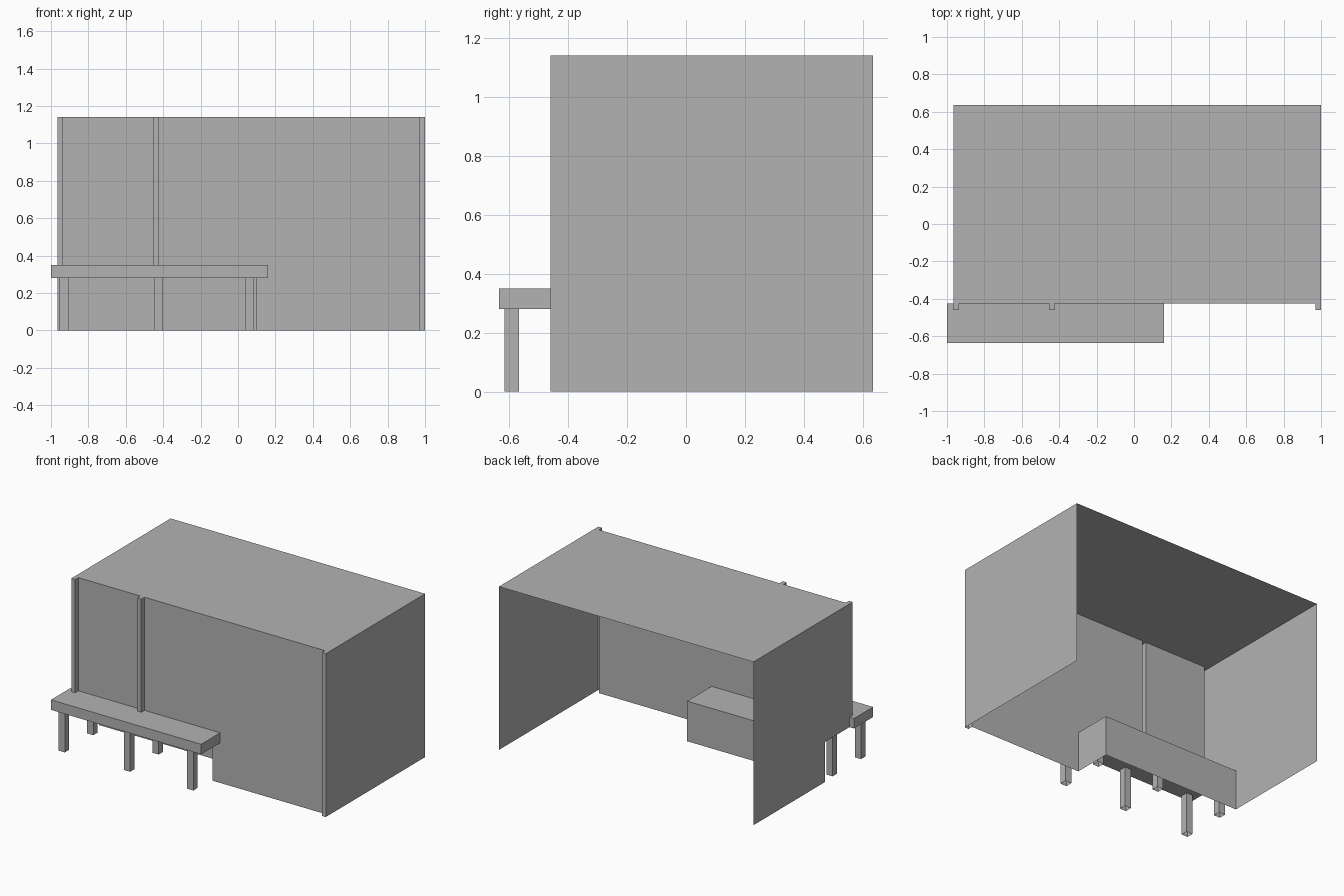
import bpy
import bmesh

cube = bpy.data.objects.get("Cube")
if cube:
    bpy.data.objects.remove(cube, do_unlink=True)

grey = bpy.data.materials.new("plain_grey")
grey.use_nodes = True
grey.diffuse_color = (0.45, 0.45, 0.45, 1)
grey.node_tree.nodes["Principled BSDF"].inputs["Base Color"].default_value = (0.45, 0.45, 0.45, 1)

# Main dimensions
RIGHT, LEFT = -0.965, 1.0
FRONT, BACK = -0.425, 0.635
POST_FRONT, POST_WIDTH = -0.46, 0.03
TOP = 1.14
DECK_BOTTOM, DECK_TOP = 0.28, 0.35
ALCOVE_LEFT, ALCOVE_BACK = 0.1, -0.155


def finish(name, bm):
    bmesh.ops.remove_doubles(bm, verts=bm.verts, dist=0.0001)
    bmesh.ops.recalc_face_normals(bm, faces=bm.faces)
    mesh = bpy.data.meshes.new(name)
    bm.to_mesh(mesh)
    bm.free()
    mesh.materials.append(grey)
    obj = bpy.data.objects.new(name, mesh)
    bpy.context.scene.collection.objects.link(obj)
    return obj


def face(bm, points):
    return bm.faces.new([bm.verts.new(p) for p in points])


def box(name, low, high, open_bottom=False):
    bm = bmesh.new()
    bmesh.ops.create_cube(bm, size=1)
    for v in bm.verts:
        v.co = [h if c > 0 else l for c, l, h in zip(v.co, low, high)]
    if open_bottom:
        bottom = [f for f in bm.faces if all(v.co.z == low[2] for v in f.verts)]
        bmesh.ops.delete(bm, geom=bottom, context='FACES')
    return finish(name, bm)


# Room shell: a plan outline with projecting posts, open at the back and below
outline = [(RIGHT, BACK), (RIGHT, ALCOVE_BACK)]
for x in (RIGHT, -0.455, LEFT - POST_WIDTH):
    if x > ALCOVE_LEFT:
        outline.append((ALCOVE_LEFT, FRONT))
    if x > RIGHT:
        outline.append((x, FRONT))
    outline += [(x, POST_FRONT), (x + POST_WIDTH, POST_FRONT)]
    if x + POST_WIDTH < LEFT:
        outline.append((x + POST_WIDTH, FRONT))
outline.append((LEFT, BACK))

bm = bmesh.new()
face(bm, [(x, y, TOP) for x, y in outline])
for a, b in zip(outline, outline[1:]):
    over_alcove = max(a[0], b[0]) <= ALCOVE_LEFT and max(a[1], b[1]) <= ALCOVE_BACK
    z = DECK_BOTTOM if over_alcove else 0
    face(bm, [(*a, z), (*b, z), (*b, TOP), (*a, TOP)])
finish("room_shell", bm)

# Alcove stepping into the room under the deck, open to the front and right
bm = bmesh.new()
plan = [(RIGHT, ALCOVE_BACK), (ALCOVE_LEFT, ALCOVE_BACK), (ALCOVE_LEFT, FRONT)]
for a, b in zip(plan, plan[1:]):
    face(bm, [(*a, 0), (*b, 0), (*b, DECK_BOTTOM), (*a, DECK_BOTTOM)])
face(bm, [(x, y, DECK_BOTTOM) for x, y in plan + [(RIGHT, FRONT)]])
finish("alcove", bm)

# Deck with two rows of hollow legs
box("deck", (-1, -0.635, DECK_BOTTOM), (0.16, FRONT, DECK_TOP))
for row, y in (("front", -0.615), ("back", -0.3)):
    for side, x in (("right", -0.955), ("middle", -0.45), ("left", 0.038)):
        box(f"{row}_{side}_leg", (x, y, 0), (x + 0.048, y + 0.048, DECK_BOTTOM), True)
